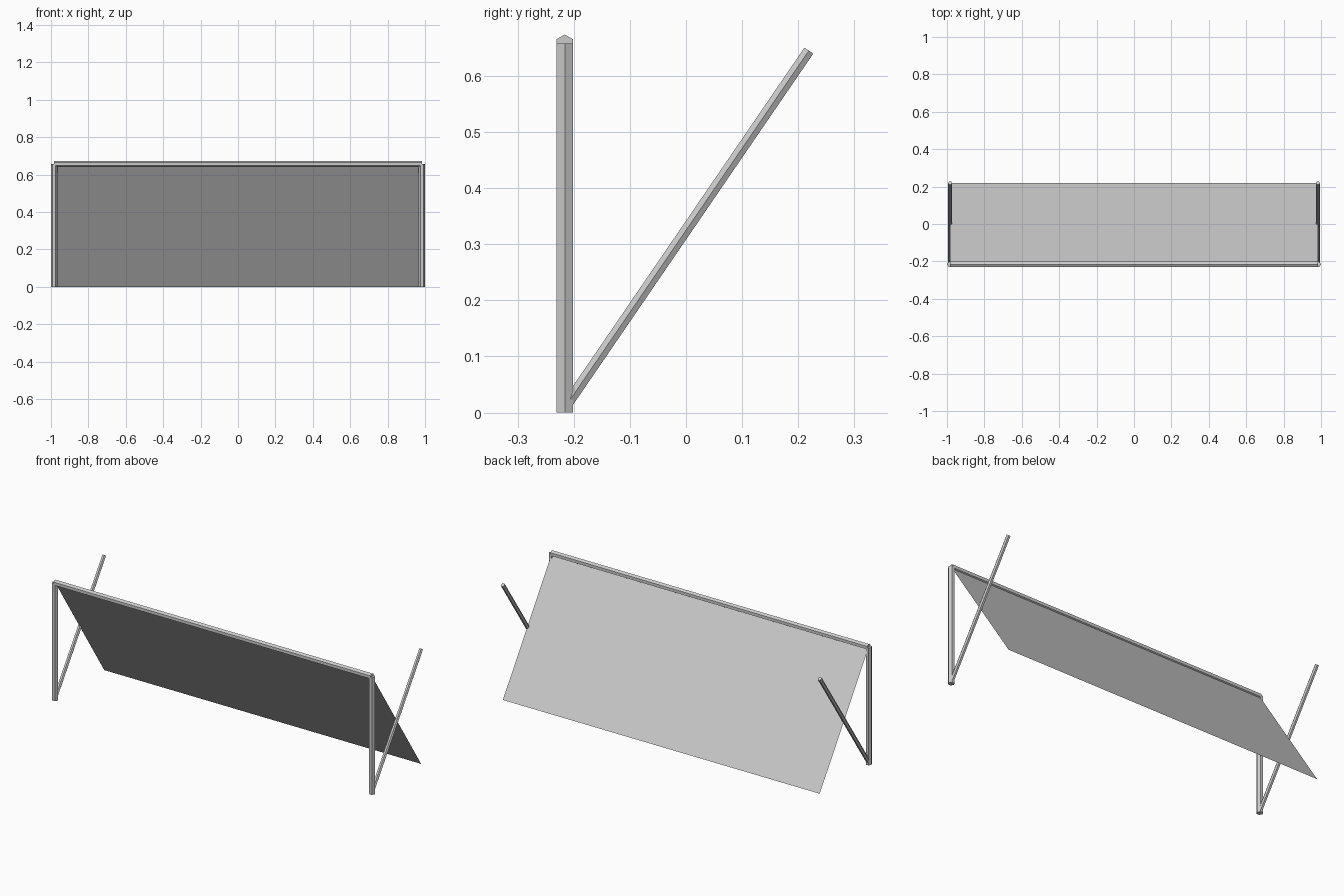
import bpy
import bmesh
from mathutils import Vector

cube = bpy.data.objects.get("Cube")
if cube:
    bpy.data.objects.remove(cube, do_unlink=True)

SIDE_X = 0.983     # centre of the side posts
FRONT_Y = -0.216
BACK_Y = 0.219
TOP_Z = 0.657

grey = bpy.data.materials.new("light_grey")
grey.use_nodes = True
colour = (0.6, 0.6, 0.6, 1)
grey.diffuse_color = colour
grey.node_tree.nodes["Principled BSDF"].inputs["Base Color"].default_value = colour


def add_object(name, bm):
    mesh = bpy.data.meshes.new(name)
    bm.to_mesh(mesh)
    bm.free()
    mesh.materials.append(grey)
    obj = bpy.data.objects.new(name, mesh)
    bpy.context.collection.objects.link(obj)
    return obj


def hex_rod(name, start, end, radius, ridge):
    """Six-sided capped rod with one ridge pointing along the given axis."""
    start, end = Vector(start), Vector(end)
    axis = (end - start).normalized()
    u = Vector(ridge)
    v = axis.cross(u)
    bm = bmesh.new()
    bmesh.ops.create_cone(bm, cap_ends=True, segments=6, radius1=radius,
                          radius2=radius, depth=(end - start).length)
    # Turn the cone so that one of its corners lies on local x
    corner = bm.verts[:][0].co.xy
    cx, cy = corner.normalized()
    middle = (start + end) / 2
    for vert in bm.verts:
        x, y, z = vert.co
        vert.co = middle + u * (x * cx + y * cy) + v * (y * cx - x * cy) + axis * z
    bmesh.ops.recalc_face_normals(bm, faces=bm.faces)
    return add_object(name, bm)


# Upright posts and leaning poles on both sides
for side, sign in (("left", 1), ("right", -1)):
    x = sign * SIDE_X
    hex_rod(side + "_post", (x, FRONT_Y, 0), (x, FRONT_Y, TOP_Z + 0.001),
            0.0167, (1, 0, 0))
    hex_rod(side + "_leaning_pole", (x, FRONT_Y, 0.009), (x, BACK_Y, 0.645),
            0.011, (1, 0, 0))

# Crossbar joining the tops of the posts
hex_rod("crossbar", (-SIDE_X, FRONT_Y, TOP_Z), (SIDE_X, FRONT_Y, TOP_Z),
        0.0167, (0, 0, 1))

# Thin sheet sloping from the crossbar to the ground at the back
bm = bmesh.new()
corners = [(-SIDE_X, FRONT_Y, TOP_Z), (-SIDE_X, BACK_Y, 0),
           (SIDE_X, BACK_Y, 0), (SIDE_X, FRONT_Y, TOP_Z)]
bm.faces.new([bm.verts.new(c) for c in corners])
bmesh.ops.recalc_face_normals(bm, faces=bm.faces)
for face in bm.faces:
    face.normal_update()
    if face.normal.z < 0:
        face.normal_flip()
add_object("sloping_sheet", bm)
